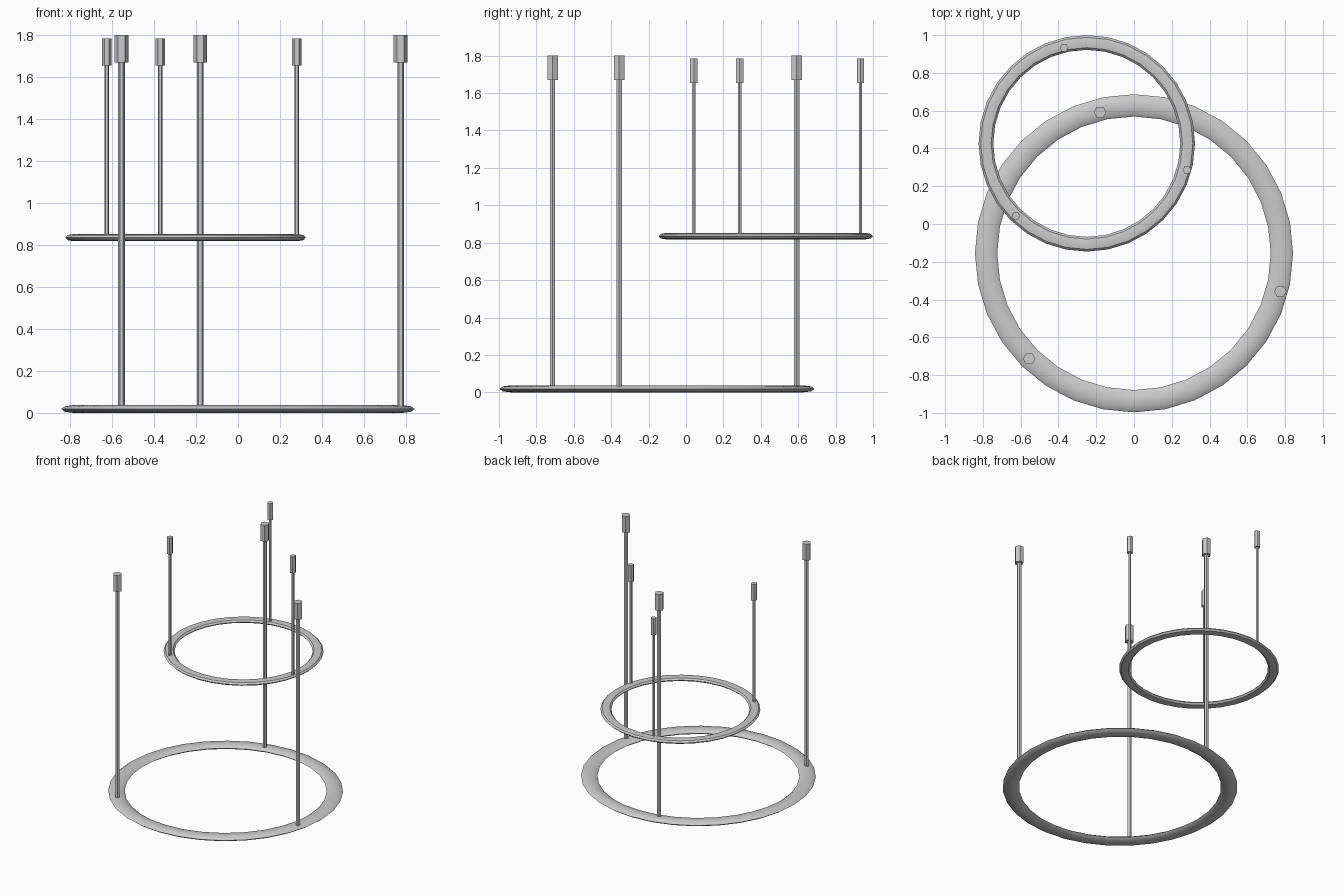
import bpy, bmesh, math

if "Cube" in bpy.data.objects:
    bpy.data.objects.remove(bpy.data.objects["Cube"])


def finish(name, bm, smooth):
    bmesh.ops.recalc_face_normals(bm, faces=bm.faces)
    mesh = bpy.data.meshes.new(name)
    bm.to_mesh(mesh)
    bm.free()
    ob = bpy.data.objects.new(name, mesh)
    bpy.context.collection.objects.link(ob)
    bpy.context.view_layer.objects.active = ob
    ob.select_set(True)
    if smooth:
        bpy.ops.object.shade_smooth_by_angle(angle=math.radians(30))
    ob.select_set(False)
    return ob


def ring(name, center, z, r, w, h, n=32):
    # flattened octagonal section swept round a circle
    bm = bmesh.new()
    rows = []
    for i in range(n):
        a = 2 * math.pi * i / n
        row = []
        for j in range(8):
            b = math.pi * j / 4
            q = r + w * math.cos(b)
            row.append(bm.verts.new((center[0] + q * math.cos(a),
                                     center[1] + q * math.sin(a),
                                     z + h * math.sin(b))))
        rows.append(row)
    for i in range(n):
        p, q = rows[i], rows[(i + 1) % n]
        for j in range(8):
            k = (j + 1) % 8
            bm.faces.new((p[j], q[j], q[k], p[k]))
    finish(name, bm, True)


def prism(name, x, y, z0, z1, r, sides):
    bm = bmesh.new()
    bottom = [bm.verts.new((x + r * math.cos(2 * math.pi * i / sides),
                            y + r * math.sin(2 * math.pi * i / sides), z0))
              for i in range(sides)]
    face = bm.faces.new(bottom)
    ext = bmesh.ops.extrude_face_region(bm, geom=[face], use_keep_orig=True)
    for v in ext["geom"]:
        if isinstance(v, bmesh.types.BMVert):
            v.co.z = z1
    finish(name, bm, False)


def pendant(size, center, z, r, w, h, spots, rod_r, cap_r, cap_z0, cap_z1):
    ring(size + "_ring", center, z, r, w, h)
    for i, (x, y) in enumerate(spots, 1):
        # hanging rod and its ceiling cap
        prism(f"{size}_rod_{i}", x, y, z, cap_z0 + 0.01, rod_r, 6)
        prism(f"{size}_cap_{i}", x, y, cap_z0, cap_z1, cap_r, 6)


# large lower ring
pendant("large", (0, -0.155), 0.0185, 0.783, 0.059, 0.0185,
        [(0.775, -0.357), (-0.555, -0.713), (-0.18, 0.592)],
        0.016, 0.033, 1.67, 1.80)
# small upper ring
pendant("small", (-0.25, 0.427), 0.835, 0.534, 0.039, 0.017,
        [(-0.625, 0.042), (-0.37, 0.933), (0.28, 0.287)],
        0.0105, 0.0225, 1.655, 1.785)
